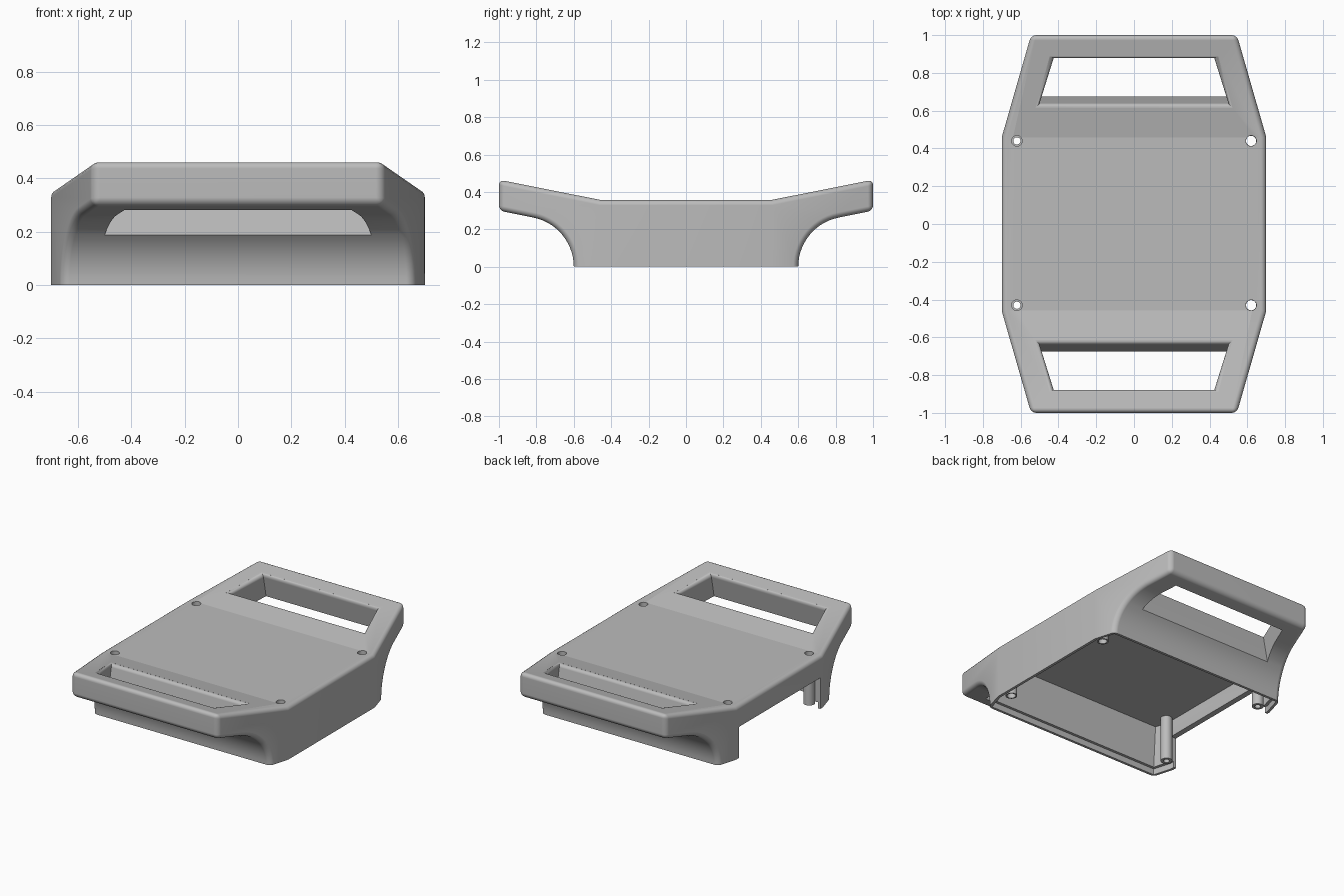
import bpy
import bmesh
from math import sin, cos, pi, atan
from mathutils import Vector

cube = bpy.data.objects.get("Cube")
if cube:
    bpy.data.objects.remove(cube)

grey = bpy.data.materials.new("mid_grey_plastic")
grey.use_nodes = True
grey.diffuse_color = (0.5, 0.5, 0.5, 1)
grey.node_tree.nodes["Principled BSDF"].inputs["Base Color"].default_value = (0.5, 0.5, 0.5, 1)

BEND, DECK, SLOPE = 0.46, 0.357, 0.2     # where the deck starts to rise, its height, its rise
TILT = atan(SLOPE)
HALF, END = 0.70, 0.545                  # half widths at the middle and at the ends


def half_width(y):
    return HALF - (HALF - END) * max(0, abs(y) - BEND) / (1 - BEND)


def finish(name, bm):
    bmesh.ops.recalc_face_normals(bm, faces=bm.faces)
    mesh = bpy.data.meshes.new(name)
    bm.to_mesh(mesh)
    bm.free()
    obj = bpy.data.objects.new(name, mesh)
    bpy.context.collection.objects.link(obj)
    mesh.materials.append(grey)
    return obj


def loft(bm, rings, caps=True, closed=False):
    """Skin a list of equal-length point rings."""
    rows = [[bm.verts.new(p) for p in ring] for ring in rings]
    pairs = list(zip(rows, rows[1:])) + ([(rows[-1], rows[0])] if closed else [])
    for a, b in pairs:
        for i in range(len(a)):
            j = (i + 1) % len(a)
            bm.faces.new((a[i], a[j], b[j], b[i]))
    if caps:
        bm.faces.new(rows[0])
        bm.faces.new(rows[-1])


def circle(x, y, z, r, n=32):
    return [(x + r * cos(2 * pi * i / n), y + r * sin(2 * pi * i / n), z) for i in range(n)]


def outline(x, y, z):
    """Eight-sided plan shape: wide middle, tapering ends."""
    taper = x - (HALF - half_width(y))
    quarter = [(x, BEND), (taper, y)]
    pts = quarter + [(-a, b) for a, b in reversed(quarter)]
    pts += [(-a, -b) for a, b in pts]
    return [(a, b, z) for a, b in pts]


# Side profile of one half: deck, handle end, then the scooped underside
R, STEPS = 0.268, 14
half = [(BEND, DECK), (1, DECK + SLOPE * (1 - BEND)), (1, 0.30)]
for i in range(STEPS + 1):
    a = pi / 2 + TILT + (pi / 2 - TILT) * i / STEPS
    half.append((0.6 + R + R * cos(a), R * sin(a)))
half += [(0.6, -0.1), (BEND, -0.1)]

# Body: profile spread to the plan width, with rounded outer edges
bm = bmesh.new()
n = len(half)
profile = half + [(-y, z) for y, z in reversed(half)]
left = [bm.verts.new((half_width(y), y, z)) for y, z in profile]
right = [bm.verts.new((-half_width(y), y, z)) for y, z in profile]
for i in range(2 * n):
    j = (i + 1) % (2 * n)
    bm.faces.new((left[i], left[j], right[j], right[i]))
for side in (left, right):
    bm.faces.new(side[:n])
    bm.faces.new(side[n:])
    bm.faces.new((side[0], side[n - 1], side[n], side[-1]))
bm.normal_update()
bmesh.ops.recalc_face_normals(bm, faces=bm.faces)
sharp = [e for e in bm.edges
         if e.calc_face_angle(0) > 0.6 and max(v.co.z for v in e.verts) > -0.05]
bmesh.ops.bevel(bm, geom=sharp, offset=0.028, offset_type='OFFSET', segments=4,
                profile=0.5, affect='EDGES', clamp_overlap=False)
cut = bmesh.ops.bisect_plane(bm, geom=bm.verts[:] + bm.edges[:] + bm.faces[:],
                             plane_co=(0, 0, 0), plane_no=(0, 0, -1), clear_outer=True)
rim = [g for g in cut["geom_cut"] if isinstance(g, bmesh.types.BMEdge)]
bmesh.ops.contextual_create(bm, geom=rim)
body = finish("body_shell", bm)

cutters = []

# Hollow underneath, with a stepped lip around the bottom edge
bm = bmesh.new()
loft(bm, [outline(0.682, 0.583, -0.05), outline(0.682, 0.583, 0.04),
          outline(0.662, 0.565, 0.04), outline(0.662, 0.552, 0.32)])
cutters.append(finish("cavity_cutter", bm))

# Grip slots, cut square to the sloping handles with a softened upper rim
for s in (1, -1):
    bm = bmesh.new()
    origin = Vector((0, BEND, DECK))
    along = Vector((0, cos(TILT), sin(TILT)))
    up = Vector((0, -sin(TILT), cos(TILT)))
    soft = 0.022
    levels = [(-0.29, 0)]
    levels += [(soft * (sin(a) - 1), soft * (1 - cos(a)))
               for a in (i * pi / 10 for i in range(6))]
    levels.append((0.05, soft))
    rings = []
    for depth, grow in levels:
        near, far = (0.635 - BEND) / cos(TILT) - grow, (0.875 - BEND) / cos(TILT) + grow * 0.6
        corners = [(0.50 + grow, near), (0.425 + grow, far),
                   (-0.425 - grow, far), (-0.50 - grow, near)]
        ring = []
        for x, t in corners:
            p = origin + along * t + up * depth
            ring.append((x, p.y * s, p.z))
        rings.append(ring)
    loft(bm, rings)
    cutters.append(finish("slot_cutter", bm))

# Cable opening in the right wall
bm = bmesh.new()
loft(bm, [[(x, y, z) for x, y in ((-0.8, -0.435), (-0.63, -0.435), (-0.63, 0.435), (-0.8, 0.435))]
          for z in (-0.05, 0.21)])
cutters.append(finish("side_opening_cutter", bm))

# Screw holes through the deck, each with a hollow post below
for name, x, y, bore in (("front_left", 0.62, -0.43, 0.027), ("back_left", 0.62, 0.44, 0.027),
                         ("front_right", -0.62, -0.43, 0.019), ("back_right", -0.62, 0.44, 0.019)):
    bm = bmesh.new()
    loft(bm, [circle(x, y, 0.25, 0.028), circle(x, y, 0.5, 0.028)])
    cutters.append(finish("screw_hole_cutter", bm))
    bm = bmesh.new()
    loft(bm, [circle(x, y, 0.02, 0.036), circle(x, y, 0.33, 0.036),
              circle(x, y, 0.33, bore), circle(x, y, 0.02, bore)], caps=False, closed=True)
    post = finish(name + "_screw_post", bm)
    bpy.context.view_layer.objects.active = post
    post.select_set(True)
    bpy.ops.object.shade_smooth_by_angle(angle=0.6)
    post.select_set(False)

# Apply the cuts and shade
bpy.context.view_layer.objects.active = body
body.select_set(True)
for c in cutters:
    c.hide_render = True
    mod = body.modifiers.new("cut", 'BOOLEAN')
    mod.operation = 'DIFFERENCE'
    mod.solver = 'EXACT'
    mod.object = c
    bpy.ops.object.modifier_apply(modifier=mod.name)
    bpy.data.objects.remove(c)
bpy.ops.object.shade_smooth_by_angle(angle=0.6)
weighted = body.modifiers.new("even_shading", 'WEIGHTED_NORMAL')
weighted.keep_sharp = True
